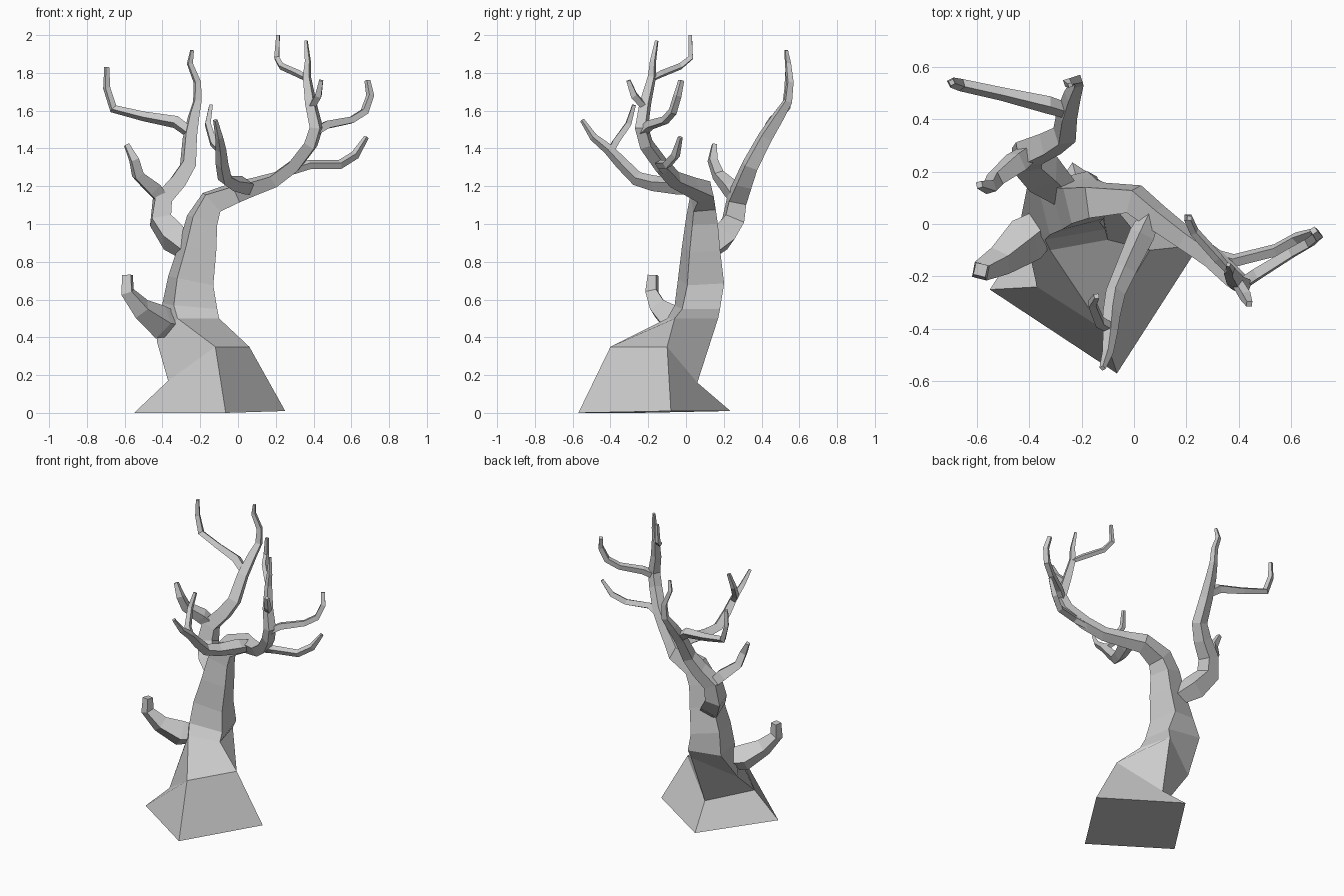
import bpy
from mathutils import Vector


def path_rings(path, start=(-0.85, 0.5, 0)):
    """Four-cornered rings carried along a path of (x, y, z, radius)."""
    pts = [Vector(p[:3]) for p in path]
    u, rings = Vector(start), []
    for i, p in enumerate(pts):
        t = Vector((0, 0, 0))
        if i > 0:
            t += (p - pts[i - 1]).normalized()
        if i < len(pts) - 1:
            t += (pts[i + 1] - p).normalized()
        t.normalize()
        u = u - t * u.dot(t)
        u.normalize()
        v = t.cross(u)
        r = path[i][3]
        rings.append([p + u * r, p + v * r, p - u * r, p - v * r])
    return rings


def skin(name, rings):
    """Join successive four-cornered rings into a closed flat-shaded limb."""
    verts = [tuple(c) for ring in rings for c in ring]
    faces = [(3, 2, 1, 0)]
    for k in range(len(rings) - 1):
        a, b = 4 * k, 4 * k + 4
        for j in range(4):
            n = (j + 1) % 4
            faces.append((a + j, a + n, b + n, b + j))
    e = len(verts) - 4
    faces.append((e, e + 1, e + 2, e + 3))
    mesh = bpy.data.meshes.new(name)
    mesh.from_pydata(verts, [], faces)
    mesh.update()
    obj = bpy.data.objects.new(name, mesh)
    bpy.context.collection.objects.link(obj)
    return obj


def limb(name, path, start=(-0.6, -0.8, 0.1)):
    return skin(name, path_rings(path, start))


# Flared square root base twisting upward, corners in order left, front, right, back
base = [
    [(-0.55, -0.25, 0), (-0.065, -0.57, 0), (0.25, -0.08, 0.01), (-0.235, 0.235, 0.01)],
    [(-0.37, -0.24, 0.17), (-0.12, -0.40, 0.35), (0.06, -0.10, 0.35), (-0.19, 0.06, 0.16)],
    [(-0.43, 0.03, 0.38), (-0.32, -0.10, 0.50), (-0.10, -0.06, 0.50), (-0.16, 0.17, 0.50)],
    [(-0.40, 0.18, 0.58), (-0.34, -0.06, 0.57), (-0.11, -0.02, 0.55), (-0.14, 0.18, 0.55)],
]

# Trunk bending over into the main right-hand bough
trunk = [
    (-0.25, 0.08, 0.70, 0.142), (-0.215, 0.08, 0.87, 0.118),
    (-0.19, 0.085, 1.02, 0.098), (-0.14, 0.09, 1.115, 0.084),
    (-0.0, 0.095, 1.17, 0.065), (0.08, 0.03, 1.195, 0.055),
    (0.2, -0.06, 1.235, 0.046), (0.3, -0.13, 1.31, 0.044),
    (0.385, -0.21, 1.42, 0.042), (0.415, -0.235, 1.51, 0.04),
    (0.385, -0.215, 1.64, 0.034), (0.365, -0.18, 1.78, 0.024),
    (0.37, -0.175, 1.86, 0.018), (0.36, -0.155, 1.97, 0.01),
]
skin("trunk", base + path_rings(trunk))

# Twigs on the right-hand bough
limb("right_twig_top", [
    (0.365, -0.18, 1.77, 0.016), (0.32, -0.13, 1.795, 0.02), (0.23, -0.03, 1.835, 0.019),
    (0.205, 0.025, 1.88, 0.018), (0.212, 0.022, 2.0, 0.013)])
limb("right_twig_front", [
    (0.385, -0.21, 1.61, 0.022), (0.425, -0.275, 1.68, 0.024), (0.44, -0.305, 1.76, 0.015)])
limb("right_twig_upper", [
    (0.41, -0.23, 1.49, 0.028), (0.47, -0.19, 1.525, 0.028), (0.60, -0.11, 1.55, 0.024),
    (0.67, -0.07, 1.595, 0.024), (0.70, -0.045, 1.68, 0.022), (0.685, -0.025, 1.76, 0.016)])
limb("right_twig_lower", [
    (0.27, -0.11, 1.28, 0.025), (0.38, -0.14, 1.315, 0.026), (0.54, -0.10, 1.315, 0.025),
    (0.62, -0.055, 1.365, 0.024), (0.68, -0.03, 1.46, 0.013)])

# Bough reaching forward, with a forked end
limb("front_bough", [
    (0.07, 0.05, 1.19, 0.035), (0.03, -0.04, 1.205, 0.05), (-0.03, -0.17, 1.215, 0.042),
    (-0.07, -0.26, 1.24, 0.038), (-0.085, -0.34, 1.32, 0.034), (-0.09, -0.41, 1.395, 0.028),
    (-0.10, -0.49, 1.46, 0.021), (-0.12, -0.55, 1.55, 0.012)])
limb("front_twig", [
    (-0.085, -0.40, 1.38, 0.022), (-0.13, -0.375, 1.43, 0.024),
    (-0.16, -0.305, 1.53, 0.02), (-0.143, -0.275, 1.63, 0.013)])

# Bough rising at the back left, with its twigs
limb("back_bough", [
    (-0.23, 0.09, 0.83, 0.05), (-0.345, 0.19, 0.93, 0.085), (-0.41, 0.25, 1.02, 0.074),
    (-0.40, 0.27, 1.13, 0.066), (-0.32, 0.305, 1.22, 0.058), (-0.265, 0.34, 1.31, 0.05),
    (-0.255, 0.42, 1.46, 0.043), (-0.235, 0.49, 1.57, 0.035), (-0.215, 0.54, 1.65, 0.026),
    (-0.215, 0.55, 1.75, 0.022), (-0.255, 0.54, 1.85, 0.018), (-0.243, 0.53, 1.92, 0.011)])
limb("back_twig_long", [
    (-0.25, 0.43, 1.48, 0.03), (-0.33, 0.455, 1.54, 0.034), (-0.50, 0.495, 1.57, 0.026),
    (-0.66, 0.53, 1.61, 0.024), (-0.695, 0.54, 1.72, 0.02), (-0.695, 0.54, 1.83, 0.014)])
limb("back_twig_short", [
    (-0.39, 0.28, 1.12, 0.04), (-0.45, 0.235, 1.19, 0.05), (-0.53, 0.17, 1.26, 0.036),
    (-0.55, 0.14, 1.34, 0.03), (-0.59, 0.15, 1.42, 0.017)])

# Short stub low on the left, buried in the trunk
limb("low_stub", [
    (-0.28, 0.04, 0.46, 0.05), (-0.41, -0.06, 0.48, 0.09), (-0.51, -0.14, 0.55, 0.06),
    (-0.585, -0.18, 0.64, 0.042), (-0.585, -0.175, 0.73, 0.033)])
